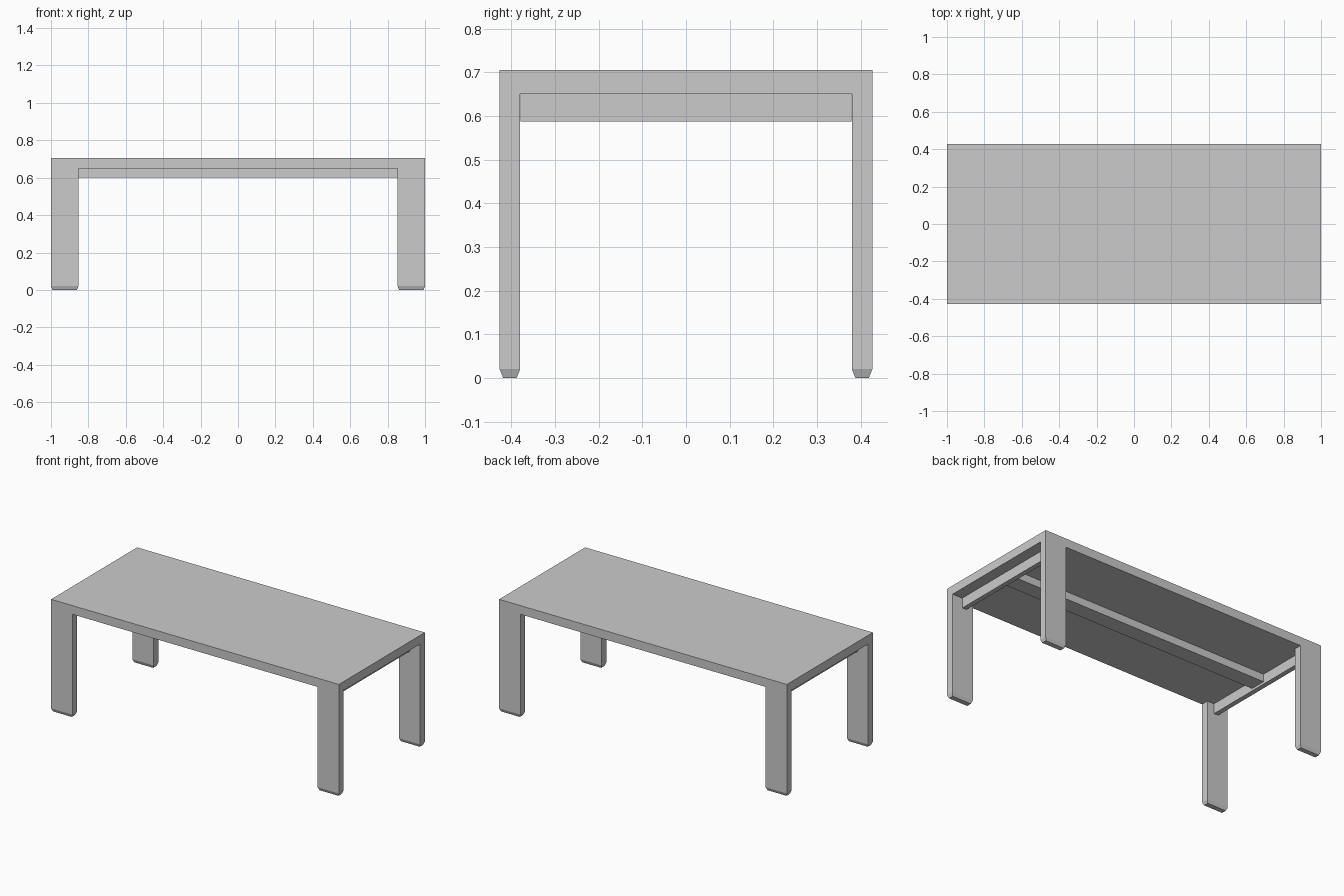
import bpy
import bmesh

if "Cube" in bpy.data.objects:
    bpy.data.objects.remove(bpy.data.objects["Cube"])


def mesh_object(name, bm):
    bmesh.ops.recalc_face_normals(bm, faces=bm.faces)
    mesh = bpy.data.meshes.new(name)
    bm.to_mesh(mesh)
    bm.free()
    obj = bpy.data.objects.new(name, mesh)
    bpy.context.collection.objects.link(obj)
    return obj


def box_bmesh(lo, hi):
    bm = bmesh.new()
    bmesh.ops.create_cube(bm, size=1)
    for v in bm.verts:
        v.co = [lo[i] + (v.co[i] + 0.5) * (hi[i] - lo[i]) for i in range(3)]
    return bm


def leg(name, sx, sy):
    """Flat plank leg with a short tapered foot."""
    cx, cy, w, d = 0.9265 * sx, 0.4035 * sy, 0.147, 0.047
    bm = box_bmesh((cx - w / 2, cy - d / 2, 0.02), (cx + w / 2, cy + d / 2, 0.65))
    bottom = min(bm.faces, key=lambda f: f.calc_center_median().z)
    ext = bmesh.ops.extrude_face_region(bm, geom=[bottom])
    bmesh.ops.delete(bm, geom=[bottom], context='FACES_ONLY')
    for v in ext['geom']:
        if isinstance(v, bmesh.types.BMVert):
            v.co.z = 0
            v.co.x += 0.008 if v.co.x < cx else -0.008
            v.co.y += 0.008 if v.co.y < cy else -0.008
    return mesh_object(name, bm)


# Table top
mesh_object("table_top", box_bmesh((-1, -0.427, 0.65), (1, 0.427, 0.705)))

# Legs and end rails
for sx, side in ((-1, "left"), (1, "right")):
    for sy, end in ((-1, "front"), (1, "back")):
        leg(f"{end}_{side}_leg", sx, sy)
    x0, x1 = sorted((0.90 * sx, 0.93 * sx))
    mesh_object(f"{side}_end_rail", box_bmesh((x0, -0.379, 0.587), (x1, 0.379, 0.65)))

# Central beam under the top, running between the end rails
mesh_object("centre_beam", box_bmesh((-0.90, -0.05, 0.602), (0.90, 0.05, 0.65)))
